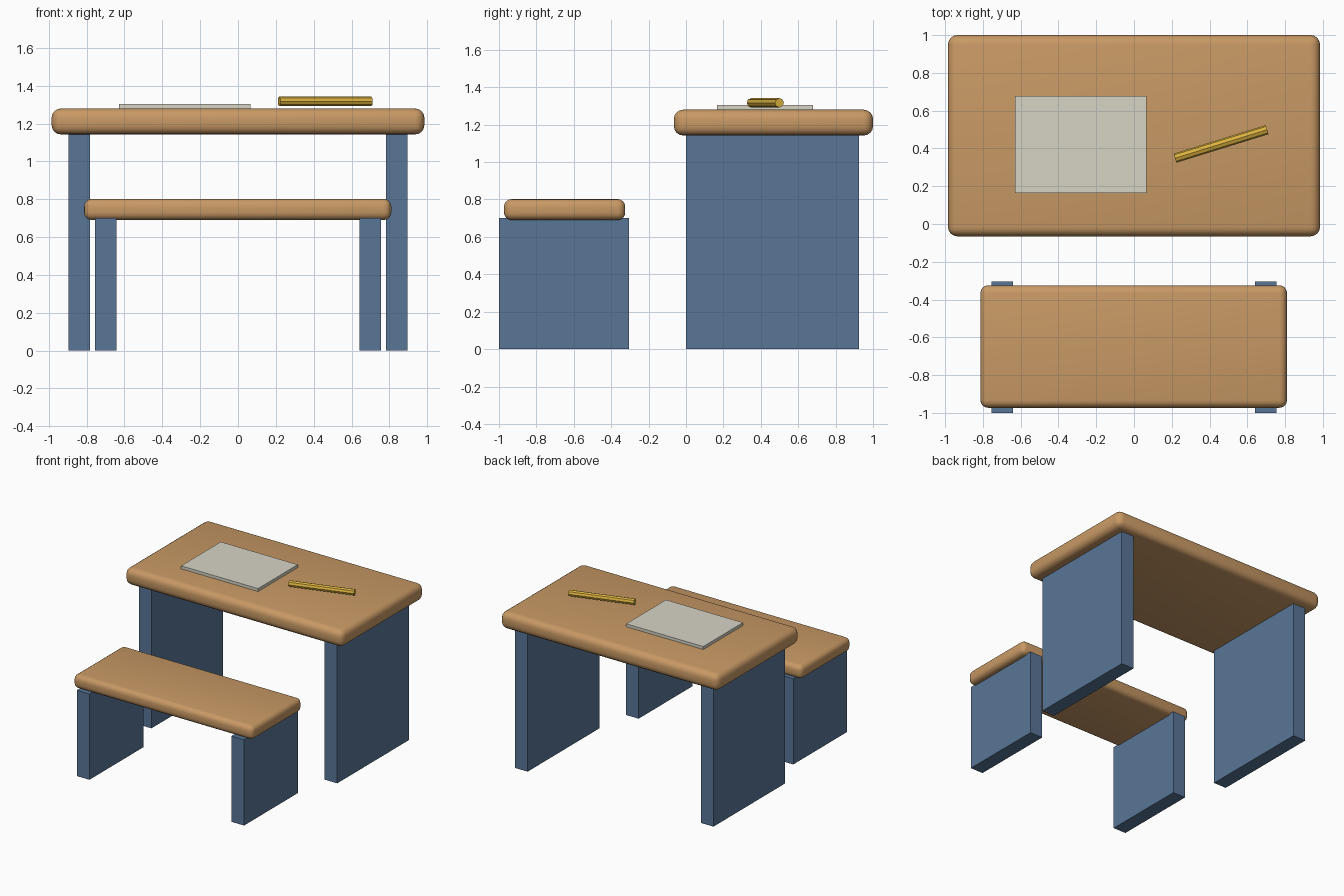
import bpy
import math

if "Cube" in bpy.data.objects:
    bpy.data.objects.remove(bpy.data.objects["Cube"])


def material(name, rgb):
    mat = bpy.data.materials.new(name)
    mat.diffuse_color = (*rgb, 1)
    mat.use_nodes = True
    mat.node_tree.nodes["Principled BSDF"].inputs["Base Color"].default_value = mat.diffuse_color
    return mat


wood = material("wood", (0.58, 0.32, 0.13))
blue = material("blue_paint", (0.10, 0.18, 0.31))
paper_white = material("paper_white", (0.68, 0.66, 0.56))
yellow = material("pencil_yellow", (0.72, 0.45, 0.05))


def box(name, lo, hi, mat, bevel=0):
    """Box between two corners, optionally with soft rounded edges."""
    bpy.ops.mesh.primitive_cube_add(
        size=1, location=[(a + b) / 2 for a, b in zip(lo, hi)])
    obj = bpy.context.object
    obj.name = name
    obj.scale = [b - a for a, b in zip(lo, hi)]
    bpy.ops.object.transform_apply(location=False, rotation=False, scale=True)
    obj.data.materials.append(mat)
    if bevel:
        mod = obj.modifiers.new("rounded_edges", 'BEVEL')
        mod.width = bevel
        mod.segments = 4
        bpy.ops.object.shade_smooth()
    return obj


# Desk and bench tops
box("desk_top", (-0.985, -0.065, 1.142), (0.985, 1.0, 1.28), wood, 0.05)
box("bench_seat", (-0.813, -0.973, 0.69), (0.81, -0.325, 0.802), wood, 0.04)

# Panel legs, one pair for each top
for side, s in (("left", -1), ("right", 1)):
    for name, inner, outer, y0, y1, top in (
            ("desk_leg", 0.782, 0.896, 0.0, 0.925, 1.145),
            ("bench_leg", 0.641, 0.755, -1.0, -0.305, 0.70)):
        x0, x1 = sorted((s * inner, s * outer))
        box(f"{name}_{side}", (x0, y0, 0), (x1, y1, top), blue)

# Sheet of paper
box("paper", (-0.63, 0.165, 1.275), (0.065, 0.678, 1.304), paper_white)

# Pencil: an eight-sided rod lying at an angle
bpy.ops.mesh.primitive_cylinder_add(
    vertices=8, radius=0.025, depth=0.51, location=(0.461, 0.424, 1.317),
    rotation=(0, math.pi / 2, math.radians(17.2)))
pencil = bpy.context.object
pencil.name = "pencil"
pencil.data.materials.append(yellow)
